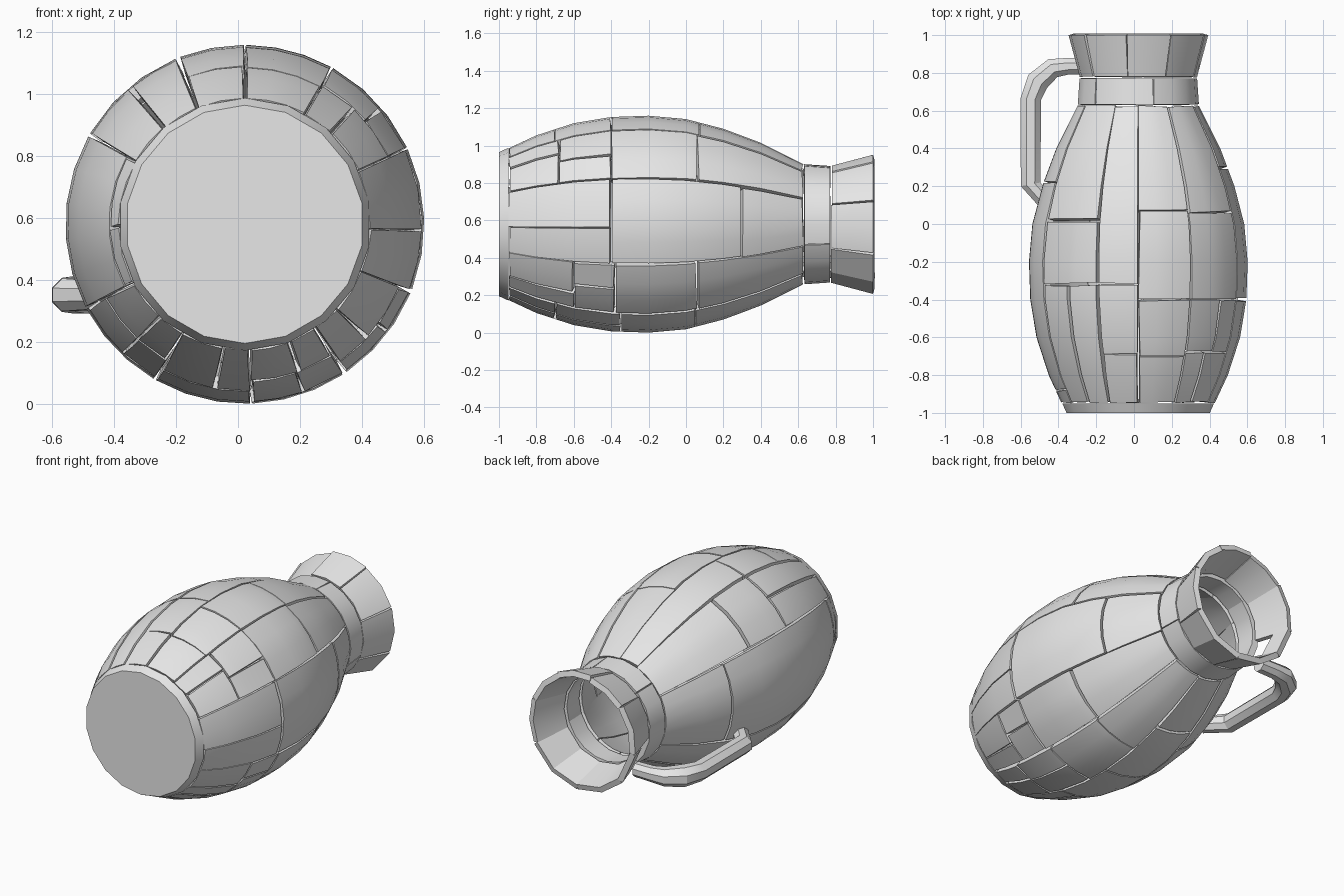
import bpy, bmesh, math, random
from mathutils import Matrix

random.seed(4)
if "Cube" in bpy.data.objects:
    bpy.data.objects.remove(bpy.data.objects["Cube"])

grey = bpy.data.materials.new("plain_grey_clay")
grey.use_nodes = True
grey.diffuse_color = (0.8, 0.8, 0.8, 1)
grey.node_tree.nodes["Principled BSDF"].inputs["Base Color"].default_value = (0.8, 0.8, 0.8, 1)

# The jug lies along y; its axis passes through this x and z
CX, CZ = 0.022, 0.58
PROFILE = [(-1, .385), (-.95, .405), (-.8, .475), (-.6, .54), (-.4, .573), (-.2, .58),
           (0, .562), (.2, .51), (.4, .435), (.63, .32), (.77, .31), (1, .372)]


def radius(y):
    for (y0, r0), (y1, r1) in zip(PROFILE, PROFILE[1:]):
        if y <= y1:
            return r0 + (r1 - r0) * (y - y0) / (y1 - y0)
    return PROFILE[-1][1]


def add_shard(bm, a0, a1, y0, y1, gap=0.009, lift=0.0, step=11):
    """Curved wall piece between two angles and two depths, its corners pulled in unevenly."""
    deg = math.degrees(gap / radius((y0 + y1) / 2))
    n = max(1, round((a1 - a0) / step))
    ys = [y0] + [y for y, _ in PROFILE if y0 + .02 < y < y1 - .02] + [y1]
    pull = [random.uniform(.05, .9) for _ in range(8)]
    grid = []
    for i in range(n + 1):
        u = i / n
        row = []
        for j, y in enumerate(ys):
            v = (y - y0) / (y1 - y0)
            left = a0 + deg * (pull[0] * (1 - v) + pull[1] * v)
            right = a1 - deg * (pull[2] * (1 - v) + pull[3] * v)
            a = math.radians(left + (right - left) * u)
            yy = y
            if j == 0:
                yy += gap * (pull[4] * (1 - u) + pull[5] * u)
            elif j == len(ys) - 1 and y < 1:
                yy -= gap * (pull[6] * (1 - u) + pull[7] * u)
            r = radius(yy) + lift
            row.append(bm.verts.new((CX + r * math.cos(a), yy, CZ + r * math.sin(a))))
        grid.append(row)
    for p, q in zip(grid, grid[1:]):
        for j in range(len(ys) - 1):
            bm.faces.new((p[j], p[j + 1], q[j + 1], q[j]))


def finish(name, bm, thickness=0):
    me = bpy.data.meshes.new(name)
    bm.to_mesh(me)
    bm.free()
    me.materials.append(grey)
    ob = bpy.data.objects.new(name, me)
    bpy.context.collection.objects.link(ob)
    if thickness:
        wall = ob.modifiers.new("wall", 'SOLIDIFY')
        wall.thickness, wall.offset = thickness, -1
    bpy.ops.object.select_all(action='DESELECT')
    bpy.context.view_layer.objects.active = ob
    ob.select_set(True)
    if thickness:
        bpy.ops.object.modifier_apply(modifier="wall")
    bpy.ops.object.shade_smooth_by_angle(angle=math.radians(28))
    return ob


# Body wall: lengthwise strips, each broken crosswise at its own places
STRIPS = [
    (-22, 25, [-.4, .3]),
    (25, 61, [-.68, -.4, .06]),
    (61, 90, [-.7, -.4, .07]),
    (90, 112, [-.69, -.32]),
    (112, 150, [-.32, .02]),
    (150, 208, [-.88, .22]),
    (208, 240, [-.7, -.4, .08]),
    (240, 272, [-.6, -.2, .25]),
    (272, 304, [-.7, -.35, .05]),
    (304, 338, [-.6, -.38, .06]),
]
bm = bmesh.new()
for a0, a1, cuts in STRIPS:
    ends = [-.95] + cuts + [.63]
    for y0, y1 in zip(ends, ends[1:]):
        # wide pieces near the foot and bottom are broken once more
        if y1 < -.3 and a1 - a0 > 30:
            mid = a0 + (a1 - a0) * random.uniform(.35, .65)
            add_shard(bm, a0, mid, y0, y1, .012)
            add_shard(bm, mid, a1, y0, y1, .012)
        else:
            add_shard(bm, a0, a1, y0, y1, .012)
finish("body_shards", bm, .045)

# Neck band
bm = bmesh.new()
for a0, a1 in [(-20, 75), (75, 135), (135, 230), (230, 340)]:
    add_shard(bm, a0, a1, .63, .775, .005, .002, 18)
finish("neck_band", bm, .04)

# Flared lip, broken away beside the handle
bm = bmesh.new()
LIP = [-25, 20, 62, 100, 140, 188, 222, 275, 335]
for a0, a1 in zip(LIP, LIP[1:]):
    start = .89 if a0 == 188 else .775
    add_shard(bm, a0, a1, start, 1, .008, random.uniform(-.008, .004), 24)
finish("flared_lip", bm, .035)

# Foot: solid disc closing the lower end
bm = bmesh.new()
bmesh.ops.create_cone(bm, cap_ends=True, segments=18, radius1=.385, radius2=.408, depth=.05)
bmesh.ops.transform(bm, verts=bm.verts, matrix=Matrix.Translation((CX, -.975, CZ))
                    @ Matrix.Rotation(math.radians(-90), 4, 'X'))
finish("foot_disc", bm)

# Handle: faceted tube from the lip down to the shoulder
bm = bmesh.new()
PATH = [(-.24, .835, .043), (-.35, .835, .045), (-.43, .825, .054), (-.51, .755, .062),
        (-.547, .66, .056), (-.547, .21, .054), (-.44, .09, .046)]
rings = []
for i, (x, y, r) in enumerate(PATH):
    before, after = PATH[max(i - 1, 0)], PATH[min(i + 1, len(PATH) - 1)]
    dx, dy = after[0] - before[0], after[1] - before[1]
    length = math.hypot(dx, dy)
    nx, ny = -dy / length, dx / length
    ring = []
    for k in range(8):
        t = math.tau * (k + .5) / 8
        c, s = r * math.cos(t) * 1.06, r * math.sin(t) * 1.06
        ring.append(bm.verts.new((x + nx * c, y + ny * c, .352 + s)))
    rings.append(ring)
for p, q in zip(rings, rings[1:]):
    for k in range(8):
        m = (k + 1) % 8
        bm.faces.new((p[k], p[m], q[m], q[k]))
bm.faces.new(rings[0])
bm.faces.new(rings[-1])
bmesh.ops.recalc_face_normals(bm, faces=bm.faces)
finish("handle", bm)
